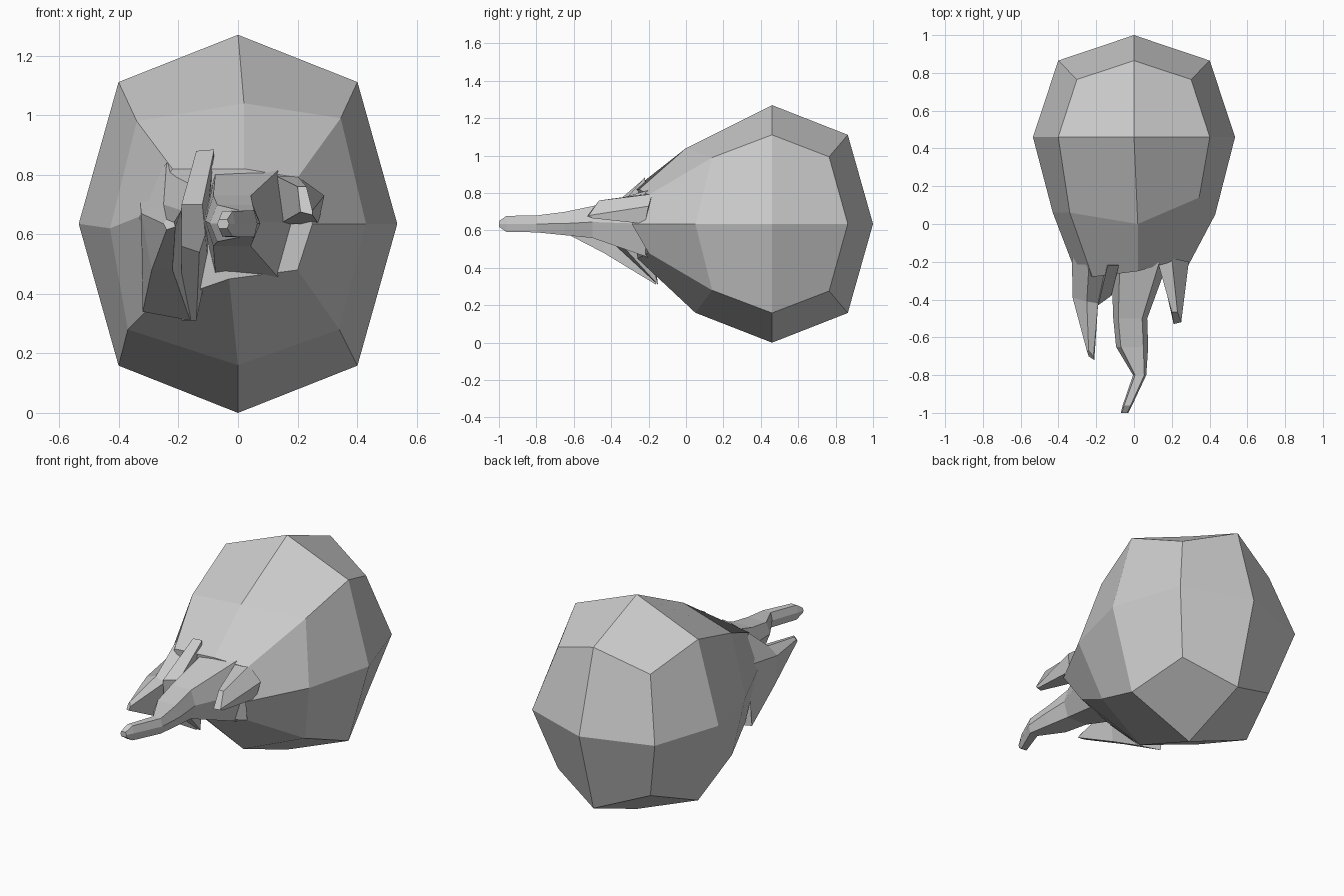
import bpy, bmesh
from mathutils import Vector

if "Cube" in bpy.data.objects:
    bpy.data.objects.remove(bpy.data.objects["Cube"])

CENTRE = Vector((0, 0.46, 0.635))
RADII = Vector((0.535, 0.54, 0.635))


def finish(bm, name):
    bmesh.ops.remove_doubles(bm, verts=bm.verts, dist=0.002)
    bmesh.ops.recalc_face_normals(bm, faces=bm.faces)
    mesh = bpy.data.meshes.new(name)
    bm.to_mesh(mesh)
    bm.free()
    ob = bpy.data.objects.new(name, mesh)
    bpy.context.collection.objects.link(ob)
    return ob


def loft(bm, rings, cap_start=True):
    loops = [[bm.verts.new(p) for p in ring] for ring in rings]
    n = len(loops[0])
    for a, b in zip(loops, loops[1:]):
        for i in range(n):
            j = (i + 1) % n
            bm.faces.new((a[i], a[j], b[j], b[i]))
    if cap_start:
        bm.faces.new(loops[0])
    bm.faces.new(loops[-1])


def flame(name, rings):
    bm = bmesh.new()
    loft(bm, rings)
    return finish(bm, name)


def hexagon(x, y, z, hx, hz):
    return [(x + hx * a, y, z + hz * b) for a, b in
            ((1, 0), (.7, 1), (-.7, 1), (-1, 0), (-.7, -1), (.7, -1))]


# Rounded rear: once-subdivided cube pushed onto an ellipsoid, front half removed
bm = bmesh.new()
bmesh.ops.create_cube(bm, size=2)
bmesh.ops.subdivide_edges(bm, edges=bm.edges, cuts=1, use_grid_fill=True)
bmesh.ops.delete(bm, geom=[v for v in bm.verts if v.co.y < -0.5], context='VERTS')
for v in bm.verts:
    k = {1: 1.0, 2: 0.75, 3: 0.565}[sum(abs(c) > 0.5 for c in v.co)]
    v.co = CENTRE + k * v.co * RADII

# Tapering front half, joined to the rear
rim = [(1, 0), (.75, .75), (0, 1), (-.75, .75), (-1, 0), (-.75, -.75), (0, -1), (.75, -.75)]
widest = [CENTRE + Vector((x, 0, z)) * RADII for x, z in rim]
shoulder = [(.43, .05, .635), (.345, .14, .99), (.02, 0, 1.04), (-.34, .06, .98),
            (-.43, .06, .62), (-.37, .1, .28), (0, .05, .16), (.34, .14, .28)]
mouth = [(.25, -.29, .635), (.2, -.2, .79), (.02, -.25, .82), (-.22, -.28, .82),
         (-.33, -.2, .66), (-.29, -.14, .36), (-.03, -.26, .45), (.2, -.2, .48)]
loft(bm, [widest, shoulder, mouth], cap_start=False)
finish(bm, "body")

# Long bent central tail
flame("central_tail", [
    hexagon(.03, -.2, .635, .15, .18),
    hexagon(-.02, -.5, .645, .09, .085),
    hexagon(-.01, -.65, .637, .085, .062),
    hexagon(.03, -.8, .635, .035, .045),
    hexagon(-.035, -.96, .635, .025, .043),
    hexagon(-.05, -1.0, .635, .02, .015)])

# Short right tail
flame("right_tail", [
    [(.12, -.18, .8), (.2, -.18, .795), (.29, -.2, .73), (.27, -.22, .635), (.14, -.22, .635)],
    [(.2, -.465, .76), (.23, -.465, .76), (.25, -.52, .68), (.25, -.5, .665), (.21, -.53, .675)]])

# Deep left blade
flame("left_blade", [
    [(-.33, -.1, .72), (-.24, -.24, .84), (-.13, -.2, .8), (-.16, -.16, .31), (-.32, -.16, .34)],
    [(-.325, -.39, .67), (-.25, -.41, .7), (-.19, -.42, .68), (-.22, -.44, .48), (-.29, -.42, .48)],
    [(-.25, -.67, .635), (-.24, -.67, .65), (-.215, -.7, .64), (-.21, -.72, .625), (-.24, -.7, .615)]])

# Small flame between blade and central tail
flame("small_flame", [
    [(-.14, -.22, .88), (-.08, -.22, .885), (-.1, -.2, .5), (-.14, -.15, .31), (-.19, -.15, .31)],
    [(-.19, -.43, .7), (-.12, -.38, .7), (-.11, -.36, .6), (-.13, -.36, .54), (-.19, -.42, .56)]])
